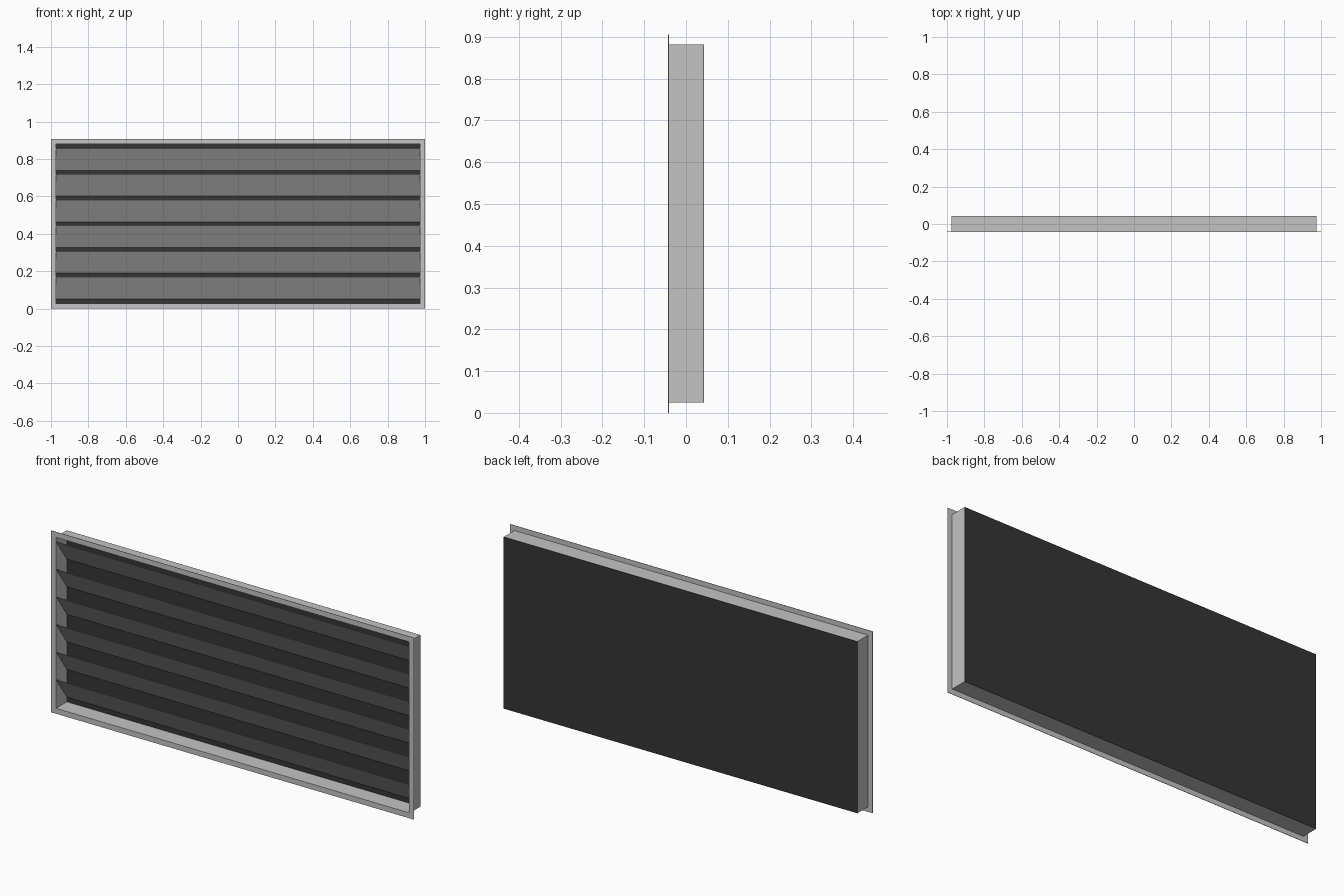
import bpy
import bmesh
from mathutils import Vector

cube = bpy.data.objects.get("Cube")
if cube:
    bpy.data.objects.remove(cube, do_unlink=True)

HALF_W, HEIGHT = 1.0, 0.906
FRONT, BACK = -0.043, 0.043
LIP, SHEET = 0.025, 0.002


def make_material(name, color):
    mat = bpy.data.materials.new(name)
    mat.use_nodes = True
    mat.diffuse_color = color
    mat.node_tree.nodes["Principled BSDF"].inputs["Base Color"].default_value = color
    return mat


def make_object(name, bm, mat):
    bmesh.ops.recalc_face_normals(bm, faces=bm.faces)
    mesh = bpy.data.meshes.new(name)
    bm.to_mesh(mesh)
    bm.free()
    mesh.materials.append(mat)
    obj = bpy.data.objects.new(name, mesh)
    bpy.context.collection.objects.link(obj)
    return obj


def prism(name, profile, half_width, mat):
    """Extrude a closed (y, z) profile along x."""
    bm = bmesh.new()
    face = bm.faces.new([bm.verts.new((-half_width, y, z)) for y, z in profile])
    ext = bmesh.ops.extrude_face_region(bm, geom=[face])["geom"]
    moved = [g for g in ext if isinstance(g, bmesh.types.BMVert)]
    bmesh.ops.translate(bm, verts=moved, vec=Vector((2 * half_width, 0, 0)))
    return make_object(name, bm, mat)


def rect_frame(name, profile, mat):
    """Sweep a closed (inset, y) profile around the outer rectangle."""
    bm = bmesh.new()
    rings = []
    for inset, y in profile:
        w, low, high = HALF_W - inset, inset, HEIGHT - inset
        corners = [(-w, low), (w, low), (w, high), (-w, high)]
        rings.append([bm.verts.new((x, y, z)) for x, z in corners])
    for a, b in zip(rings, rings[1:] + rings[:1]):
        for i in range(4):
            j = (i + 1) % 4
            bm.faces.new((a[i], a[j], b[j], b[i]))
    return make_object(name, bm, mat)


metal = make_material("light grey metal", (0.54, 0.55, 0.54, 1))
black = make_material("dark backing", (0.035, 0.035, 0.035, 1))

# Front flange and box sleeve, one folded sheet
panel_front = BACK - 0.001
rect_frame("flanged_frame", [
    (0, FRONT), (0, FRONT + SHEET), (LIP, FRONT + SHEET), (LIP, panel_front),
    (LIP + SHEET, panel_front), (LIP + SHEET, FRONT)], metal)

# Dark panel closing the back
prism("back_panel", [(panel_front, LIP), (BACK, LIP),
                     (BACK, HEIGHT - LIP), (panel_front, HEIGHT - LIP)],
      HALF_W - LIP, black)

# Six louvre blades, high at the front and low at the back
PITCH, DROP = 0.1375, 0.117
for i in range(6):
    top = 0.856 - i * PITCH
    y0, y1 = FRONT + 0.001, panel_front - 0.001
    prism(f"louvre_blade_{i + 1}", [
        (y0, top), (y1, top - DROP),
        (y1, top - DROP + SHEET), (y0, top + SHEET)],
        HALF_W - LIP - SHEET, metal)
